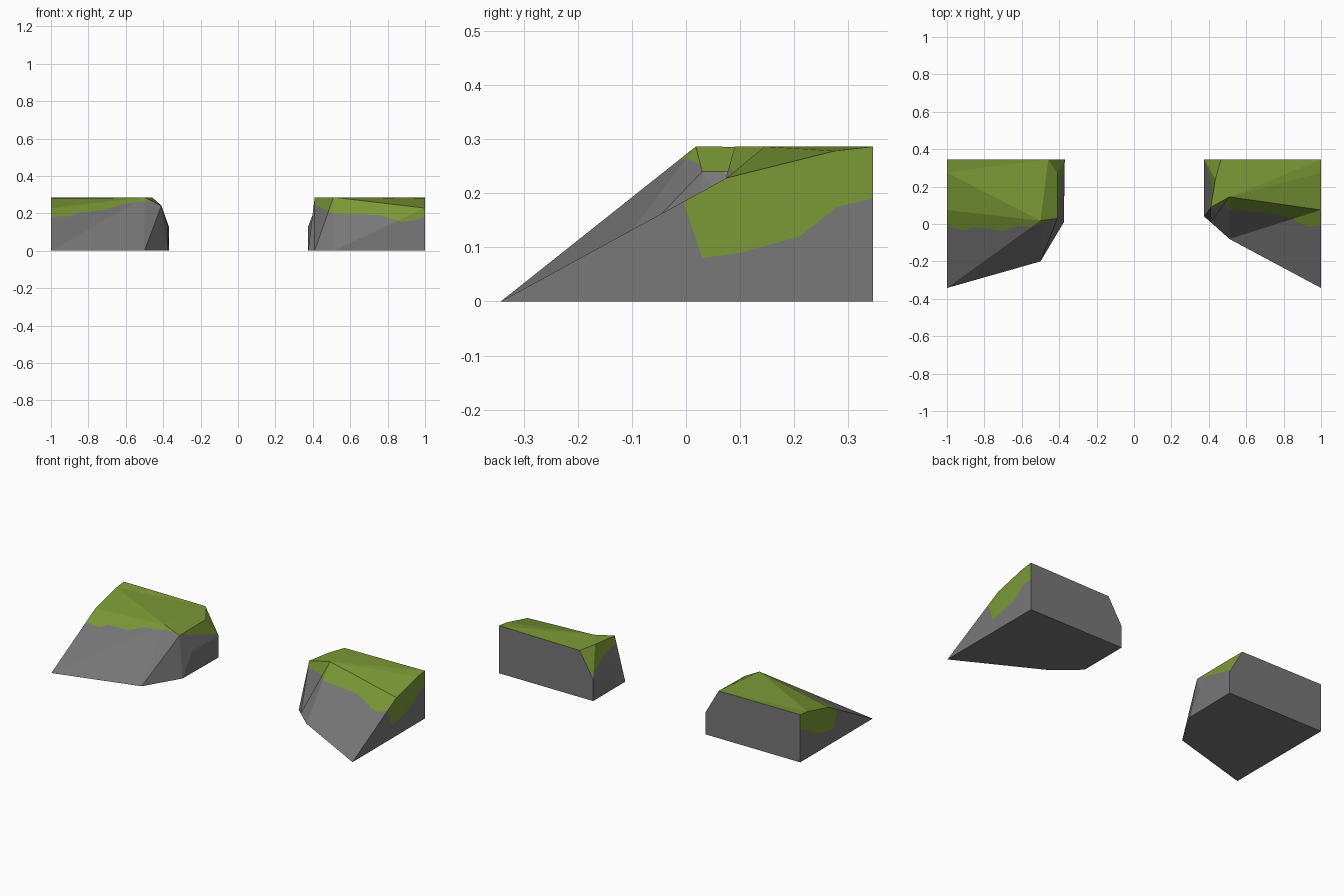
import bpy, bmesh
from mathutils import Vector

if "Cube" in bpy.data.objects:
    bpy.data.objects.remove(bpy.data.objects["Cube"])


def material(name, rgb):
    m = bpy.data.materials.new(name)
    m.diffuse_color = (*rgb, 1)
    m.use_nodes = True
    m.node_tree.nodes["Principled BSDF"].inputs["Base Color"].default_value = m.diffuse_color
    return m


STONE = material("grey stone", (0.188, 0.188, 0.188))
MOSS = material("moss green", (0.198, 0.319, 0.037))


def group(f):
    """Which side of the rock a face belongs to."""
    n, c = f.normal, f.calc_center_median()
    if n.z < -0.9 or n.y > 0.9:
        return "bare"
    if abs(n.x) > 0.99 and abs(c.x) > 0.99:
        return "outer"
    if n.y < -0.3:
        return "front"
    return "top" if n.z > 0.85 else "inner"


def height(line, t):
    """Height of the moss edge at position t along a side."""
    if t <= line[0][0]:
        return line[0][1]
    for (t0, z0), (t1, z1) in zip(line, line[1:]):
        if t <= t1:
            return z0 + (z1 - z0) * (t - t0) / (t1 - t0)
    return line[-1][1]


def cut(bm, faces, co, no):
    geom = set(faces)
    for f in faces:
        geom.update(f.edges)
        geom.update(f.verts)
    if faces:
        bmesh.ops.bisect_plane(bm, geom=list(geom), dist=1e-5, plane_co=co, plane_no=no)


def rock(name, points, faces, moss_lines):
    bm = bmesh.new()
    v = {k: bm.verts.new(p) for k, p in points.items()}
    for f in faces.split():
        bm.faces.new([v[k] for k in f])
    bmesh.ops.recalc_face_normals(bm, faces=bm.faces[:])
    # cut the wavy lower edge of the moss into each side
    for side, (axis, line) in moss_lines.items():
        across = Vector((axis == 0, axis == 1, 0))
        for t, z in line:
            bm.normal_update()
            cut(bm, [f for f in bm.faces if group(f) == side], across * t, across)
        for (t0, z0), (t1, z1) in zip(line, line[1:]):
            bm.normal_update()
            strip = [f for f in bm.faces if group(f) == side
                     and t0 < f.calc_center_median()[axis] < t1]
            no = across * (z0 - z1) + Vector((0, 0, t1 - t0))
            cut(bm, strip, across * t0 + Vector((0, 0, z0)), no.normalized())
    bm.normal_update()
    # moss above the line, stone below
    for f in bm.faces:
        g, c = group(f), f.calc_center_median()
        if g == "top":
            f.material_index = 1
        elif g in moss_lines:
            axis, line = moss_lines[g]
            f.material_index = int(c.z > height(line, c[axis]))
    me = bpy.data.meshes.new(name)
    bm.to_mesh(me)
    bm.free()
    me.materials.append(STONE)
    me.materials.append(MOSS)
    bpy.context.collection.objects.link(bpy.data.objects.new(name, me))


def outer_end(x):
    """Flat cut end, the same on both rocks."""
    yz = {"a": (.345, 0), "b": (-.342, 0), "f": (.075, .228), "g": (.275, .278), "h": (.345, .286)}
    return {k: (x, *p) for k, p in yz.items()}


END_MOSS = (1, [(-.005, .185), (.03, .08), (.1, .09), (.21, .12), (.28, .175), (.345, .19)])

# left rock
left = outer_end(-1)
left.update(c=(-.5, -.2, 0), d=(-.375, .01, 0), e=(-.37, .345, 0),
            i=(-.5, .018, .286), j=(-.41, .03, .24), k=(-.41, .27, .242),
            l=(-.458, .345, .284), m=(-.37, .345, .13), n=(-.374, .1, .13))
rock("left_rock", left,
     "abcde abfgh bci bif fig gil glh ijkl cdj cji dnj demn nmkj kml ahlme",
     {"outer": END_MOSS,
      "front": (0, [(-1, .18), (-.9, .185), (-.85, .205), (-.7, .22), (-.62, .25), (-.5, .265), (-.37, .24)]),
      "inner": (1, [(0, .27), (.03, .26), (.1, .22), (.345, .14)])})

# right rock
right = outer_end(1)
right.update(c=(.51, -.08, 0), o=(.41, .01, 0), d=(.375, .04, 0), e=(.375, .345, 0),
             i=(.51, .145, .286), p=(.41, .09, .286), k=(.435, .24, .284),
             l=(.465, .345, .28), m=(.375, .345, .13))
rock("right_rock", right,
     "abcode abfgh bcf cif coi opi odp dem dmk dkp mlk fig gih ipk ikl ilh ahlme",
     {"outer": END_MOSS,
      "front": (0, [(.375, .26), (.41, .25), (.5, .2), (.75, .19), (.87, .155), (.93, .16), (1, .18)]),
      "inner": (1, [(.04, .25), (.09, .24), (.345, .145)])})
